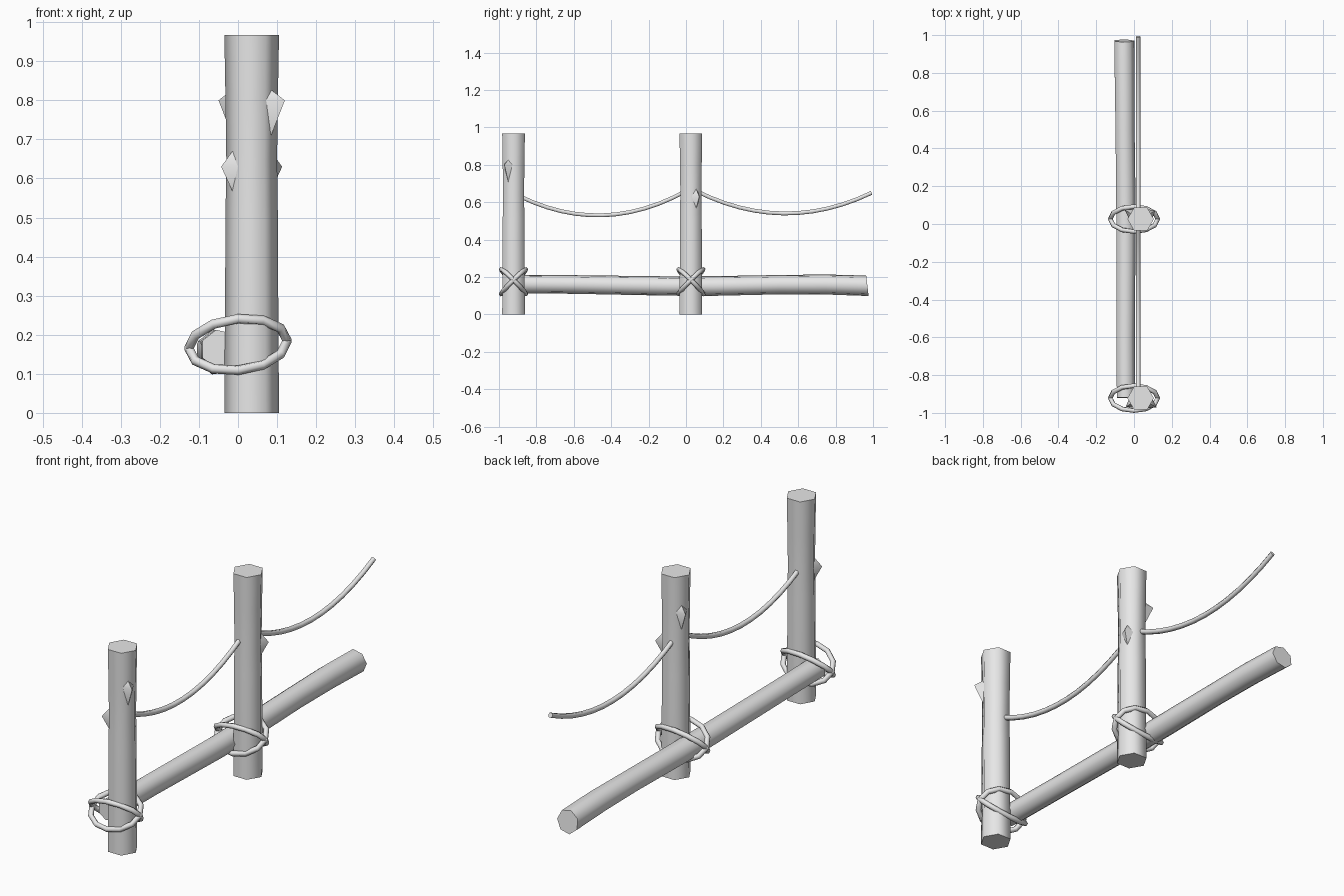
import bpy, bmesh, math
from mathutils import Vector

cube = bpy.data.objects.get("Cube")
if cube:
    bpy.data.objects.remove(cube)

grey = bpy.data.materials.new("plain_grey")
grey.use_nodes = True
grey.diffuse_color = (0.8, 0.8, 0.8, 1)
grey.node_tree.nodes["Principled BSDF"].inputs["Base Color"].default_value = (0.8, 0.8, 0.8, 1)


def sweep(bm, path, radii, sides, axis, closed=False):
    """Loft polygon sections along a path; axis is the sections' first direction."""
    path = [Vector(p) for p in path]
    axis = Vector(axis).normalized()
    n = len(path)
    rings = []
    for i, p in enumerate(path):
        if closed:
            tangent = path[(i + 1) % n] - path[i - 1]
        else:
            tangent = path[min(i + 1, n - 1)] - path[max(i - 1, 0)]
        v = tangent.normalized().cross(axis).normalized()
        ring = []
        for k in range(sides):
            a = math.tau * k / sides
            ring.append(bm.verts.new(p + radii[i] * (axis * math.cos(a) + v * math.sin(a))))
        rings.append(ring)
    for i in range(n if closed else n - 1):
        a, b = rings[i], rings[(i + 1) % n]
        for k in range(sides):
            j = (k + 1) % sides
            bm.faces.new((a[k], a[j], b[j], b[k]))
    if not closed:
        bm.faces.new(rings[0])
        bm.faces.new(rings[-1])


def knot(bm, angle, z, reach, up, down):
    """Pointed branch stub on a face of the post."""
    out = Vector((math.cos(angle), math.sin(angle), 0))
    side = Vector((-out.y, out.x, 0)) * 0.03
    base = out * 0.053
    tip = bm.verts.new(out * reach + Vector((0, 0, z)))
    rim = [bm.verts.new(base + s * side + Vector((0, 0, h)))
           for s, h in ((0, z + up), (1, z), (0, z - down), (-1, z))]
    for k in range(4):
        bm.faces.new((rim[k], rim[(k + 1) % 4], tip))


def finish(name, bm, location=(0, 0, 0), turn=0):
    bmesh.ops.recalc_face_normals(bm, faces=bm.faces[:])
    mesh = bpy.data.meshes.new(name)
    bm.to_mesh(mesh)
    bm.free()
    mesh.materials.append(grey)
    obj = bpy.data.objects.new(name, mesh)
    bpy.context.collection.objects.link(obj)
    obj.location = location
    obj.rotation_euler.z = turn
    bpy.ops.object.select_all(action="DESELECT")
    obj.select_set(True)
    bpy.context.view_layer.objects.active = obj
    bpy.ops.object.shade_smooth_by_angle(angle=math.radians(65))
    return obj


POST_X = 0.035
POSTS = (("front", -0.922, 0), ("middle", 0.026, math.pi))

for label, y, turn in POSTS:
    # Upright post, six sided with a slight waist and two stubs
    bm = bmesh.new()
    heights = (0, 0.3, 0.5, 0.65, 0.8, 0.967)
    radii = (0.07, 0.068, 0.067, 0.065, 0.067, 0.07)
    sweep(bm, [(0, 0, z) for z in heights], radii, 6, (1, 0, 0))
    knot(bm, math.radians(-30), 0.8, 0.098, 0.03, 0.1)
    knot(bm, math.radians(210), 0.63, 0.09, 0.045, 0.07)
    finish(label + "_post", bm, (POST_X, y, 0), turn)

    # Two crossed rope loops lashing the rail to the post
    for loop, lean in (("first", 1), ("second", -1)):
        bm = bmesh.new()
        long_way = Vector((0.126, 0, 0.01))
        short_way = Vector((0, 0.066 * lean, 0.066))
        path = [long_way * math.cos(math.tau * k / 12) + short_way * math.sin(math.tau * k / 12)
                for k in range(12)]
        sweep(bm, path, [0.0125] * 12, 6, long_way.cross(short_way), True)
        finish(f"{label}_{loop}_lashing", bm, (0, y, 0.175))

# Horizontal rail with a gentle wave and a slanted sawn end
bm = bmesh.new()
rail_path = ((-0.045, -0.92, 0.163), (-0.047, -0.6, 0.16), (-0.045, -0.1, 0.152),
             (-0.046, 0.15, 0.152), (-0.05, 0.5, 0.159), (-0.052, 0.75, 0.16), (-0.054, 0.97, 0.153))
sweep(bm, rail_path, (0.051, 0.051, 0.053, 0.054, 0.053, 0.055, 0.056), 7, (1, 0, 0))
for v in bm.verts:
    if v.co.y > 0.9:
        v.co.y -= (v.co.z - 0.153) * 0.15
finish("rail", bm)

# Sagging hand ropes
for label, start, end, z0, z1 in (("front", -0.89, 0.0, 0.632, 0.66),
                                  ("back", 0.05, 0.992, 0.662, 0.65)):
    bm = bmesh.new()
    steps = 12
    path = []
    for k in range(steps + 1):
        t = k / steps
        sag = 0.116 * (1 - (2 * t - 1) ** 2)
        path.append((0.022, start + (end - start) * t, z0 + (z1 - z0) * t - sag))
    sweep(bm, path, [0.012] * (steps + 1), 6, (1, 0, 0))
    finish(label + "_hand_rope", bm)
